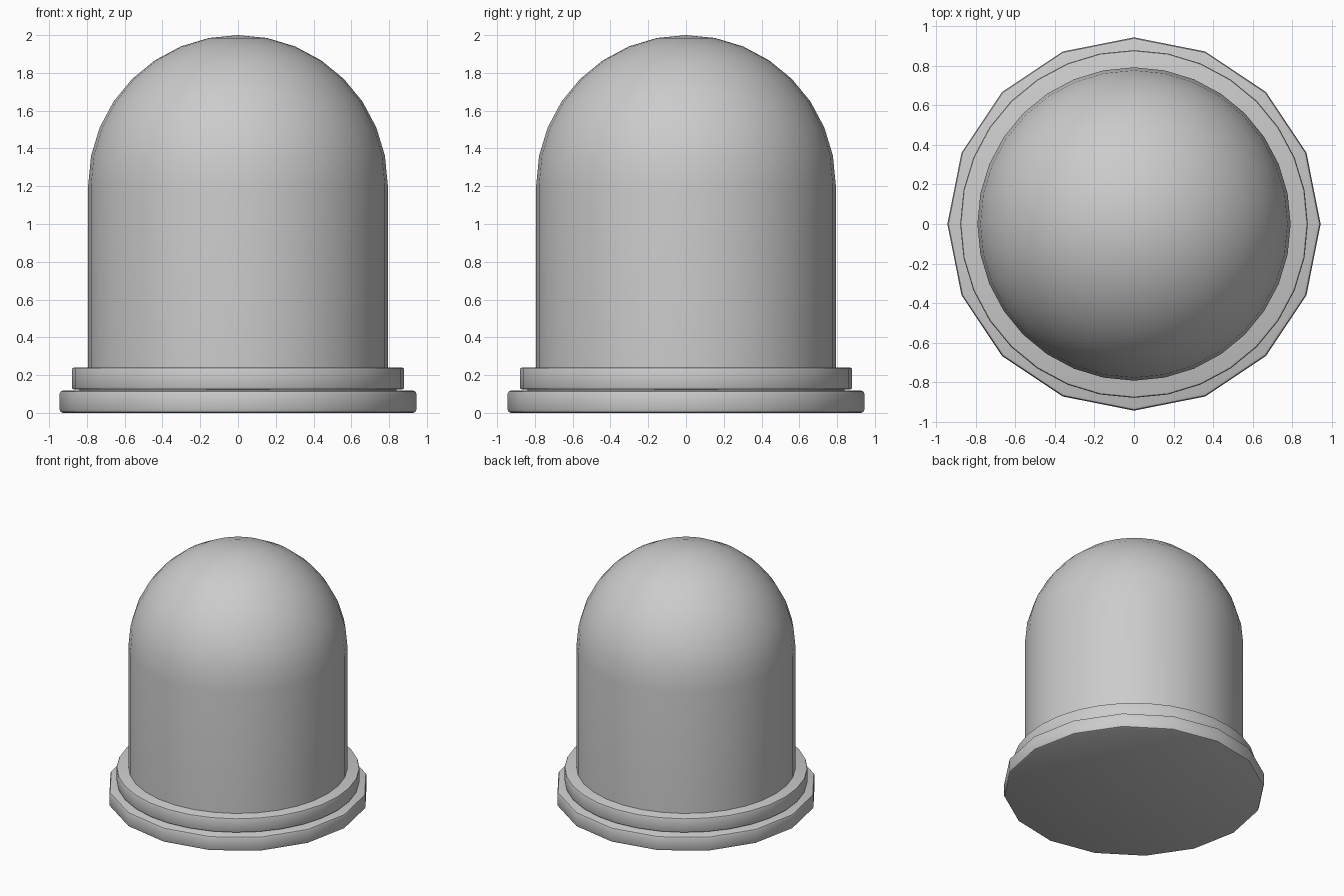
import bpy, bmesh, math

if "Cube" in bpy.data.objects:
    bpy.data.objects.remove(bpy.data.objects["Cube"])


def lathe(name, profile, sides, angle=40):
    """Revolve (radius, z) points around z; radius 0 makes a pole."""
    bm = bmesh.new()
    rings = []
    for r, z in profile:
        if r == 0:
            rings.append([bm.verts.new((0, 0, z))] * sides)
        else:
            rings.append([bm.verts.new((r * math.cos(2 * math.pi * i / sides),
                                        r * math.sin(2 * math.pi * i / sides), z))
                          for i in range(sides)])
    for a, b in zip(rings, rings[1:]):
        for i in range(sides):
            j = (i + 1) % sides
            corners = list(dict.fromkeys((a[i], a[j], b[j], b[i])))
            bm.faces.new(corners)
    # flat caps where the profile does not end at a pole
    if profile[0][0] > 0:
        bm.faces.new(rings[0][::-1])
    if profile[-1][0] > 0:
        bm.faces.new(rings[-1])
    bmesh.ops.recalc_face_normals(bm, faces=bm.faces)
    mesh = bpy.data.meshes.new(name)
    bm.to_mesh(mesh)
    bm.free()
    obj = bpy.data.objects.new(name, mesh)
    bpy.context.collection.objects.link(obj)
    bpy.ops.object.select_all(action='DESELECT')
    obj.select_set(True)
    bpy.context.view_layer.objects.active = obj
    bpy.ops.object.shade_smooth_by_angle(angle=math.radians(angle))
    return obj


def disc(radius, z0, z1, b):
    """Profile of a plate with rounded rims."""
    k = b * 0.3
    return [(radius - b, z0), (radius - k, z0 + k), (radius, z0 + b),
            (radius, z1 - b), (radius - k, z1 - k), (radius - b, z1)]


# Sixteen-sided foot plate
lathe("base_plate", disc(0.945, 0.0, 0.118, 0.018), 16)

# Narrow neck filling the seam between plate and collar
lathe("seam_neck", [(0.84, 0.10), (0.84, 0.14)], 32)

# Collar ring the cover sits in
lathe("collar", disc(0.88, 0.124, 0.24, 0.012), 32)

# Cover: straight wall topped by a hemisphere
R, Z = 0.793, 1.207
dome = [(R * math.cos(math.pi / 16 * i), Z + R * math.sin(math.pi / 16 * i))
        for i in range(8)]
lathe("dome_cover", [(R, 0.2)] + dome + [(0, Z + R)], 32)
